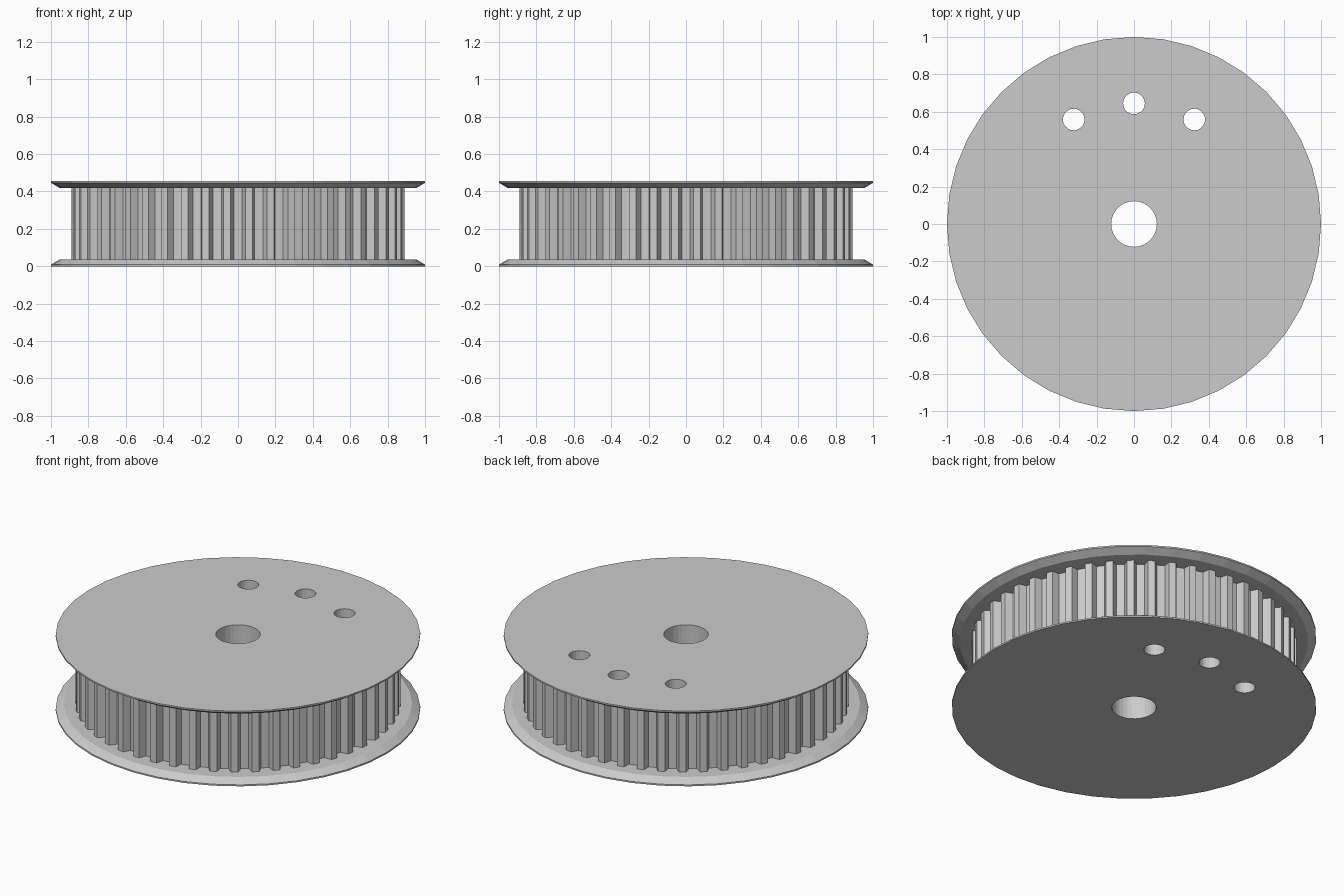
import bpy
import math

cube = bpy.data.objects.get("Cube")
if cube:
    bpy.data.objects.remove(cube, do_unlink=True)

HEIGHT = 0.455
FLANGE = 0.036
TEETH = 48
RIM_SIDES = 40

metal = bpy.data.materials.new("plain grey metal")
metal.use_nodes = True
GREY = (0.6, 0.6, 0.6, 1)
metal.diffuse_color = GREY
metal.node_tree.nodes["Principled BSDF"].inputs["Base Color"].default_value = GREY


def loft(name, rings):
    """Closed solid from stacked rings with equal point counts."""
    n = len(rings[0])
    verts = [p for ring in rings for p in ring]
    faces = [tuple(reversed(range(n)))]
    for r in range(len(rings) - 1):
        for i in range(n):
            j = (i + 1) % n
            a, b = r * n, (r + 1) * n
            faces.append((a + i, a + j, b + j, b + i))
    faces.append(tuple(range(len(verts) - n, len(verts))))
    mesh = bpy.data.meshes.new(name)
    mesh.from_pydata(verts, [], faces)
    mesh.materials.append(metal)
    obj = bpy.data.objects.new(name, mesh)
    bpy.context.collection.objects.link(obj)
    return obj


def circle(radius, z, sides, x=0, y=0):
    steps = [math.tau * i / sides for i in range(sides)]
    return [(x + radius * math.cos(a), y + radius * math.sin(a), z) for a in steps]


def combine(target, other, operation):
    mod = target.modifiers.new(operation.lower(), 'BOOLEAN')
    mod.operation = operation
    mod.solver = 'EXACT'
    mod.object = other
    bpy.context.view_layer.objects.active = target
    bpy.ops.object.modifier_apply(modifier=mod.name)
    bpy.data.objects.remove(other, do_unlink=True)


# Toothed drum: trapezoid grooves, one centred on each axis
def drum_ring(z):
    ring = []
    for k in range(TEETH):
        mid = math.tau * k / TEETH
        for radius, half in ((0.892, -0.039), (0.848, -0.022), (0.848, 0.022), (0.892, 0.039)):
            a = mid + half / radius
            ring.append((radius * math.cos(a), radius * math.sin(a), z))
    return ring


pulley = loft("timing_pulley", [drum_ring(FLANGE / 2), drum_ring(HEIGHT - FLANGE / 2)])

# Flanges with the bevel on the side facing the teeth
section = [(1.0, 0), (1.0, 0.009), (0.955, FLANGE)]
lower = loft("lower_flange", [circle(r, z, RIM_SIDES) for r, z in section])
upper = loft("upper_flange", [circle(r, HEIGHT - z, RIM_SIDES) for r, z in reversed(section)])
for flange in (lower, upper):
    combine(pulley, flange, 'UNION')

# Shaft bore and three pin holes spaced along an arc
holes = [(0.122, 0, 0, 32)]
for degrees in (60, 90, 120):
    a = math.radians(degrees)
    holes.append((0.058, 0.645 * math.cos(a), 0.645 * math.sin(a), 20))
for radius, x, y, sides in holes:
    cutter = loft("hole_cutter", [circle(radius, z, sides, x, y) for z in (-0.1, HEIGHT + 0.1)])
    cutter.hide_render = True
    combine(pulley, cutter, 'DIFFERENCE')
